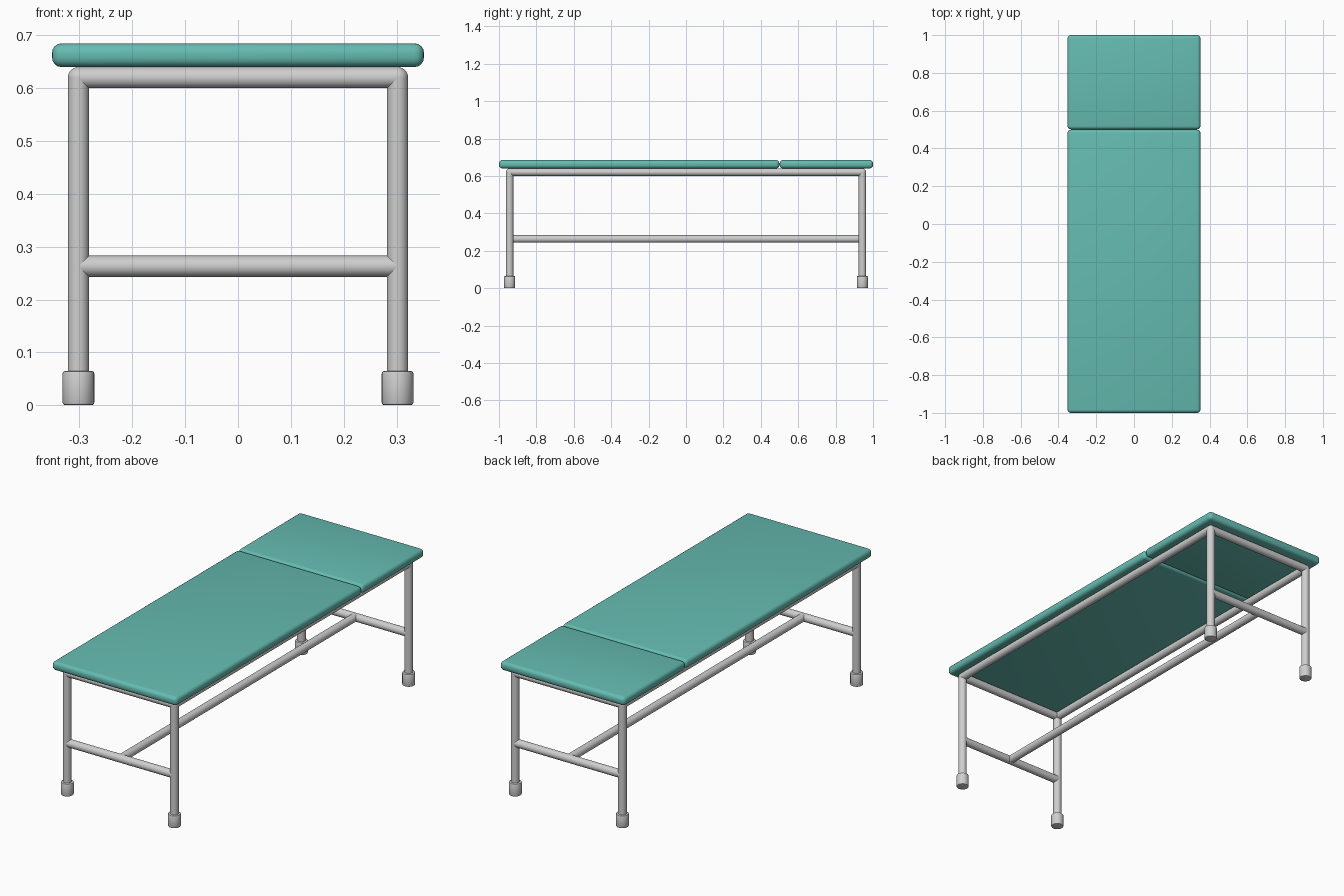
import bpy
from mathutils import Vector

if "Cube" in bpy.data.objects:
    bpy.data.objects.remove(bpy.data.objects["Cube"])


def material(name, rgb):
    m = bpy.data.materials.new(name)
    m.diffuse_color = (*rgb, 1)
    m.use_nodes = True
    m.node_tree.nodes["Principled BSDF"].inputs["Base Color"].default_value = m.diffuse_color
    return m


TEAL = material("teal_vinyl", (0.13, 0.5, 0.44))
GREY = material("light_grey_metal", (0.62, 0.62, 0.62))

LEG_X, LEG_Y, R = 0.302, 0.943, 0.02   # tube centre lines and radius
TOP_Z, LOW_Z = 0.62, 0.263


def finish(ob, name, mat, bevel=0, segments=2):
    ob.name = name
    ob.data.materials.append(mat)
    if bevel:
        mod = ob.modifiers.new("bevel", 'BEVEL')
        mod.width, mod.segments = bevel, segments
        mod.limit_method = 'ANGLE'
        mod.angle_limit = 0.8
        bpy.ops.object.modifier_apply(modifier=mod.name)
    bpy.ops.object.shade_smooth_by_angle(angle=0.7)
    return ob


def tube(name, a, b, r=R, bevel=0):
    a, b = Vector(a), Vector(b)
    d = b - a
    bpy.ops.mesh.primitive_cylinder_add(
        vertices=32, radius=r, depth=d.length, location=(a + b) / 2,
        rotation=d.to_track_quat('Z', 'Y').to_euler())
    return finish(bpy.context.object, name, GREY, bevel)


def pad(name, y0, y1):
    bpy.ops.mesh.primitive_cube_add(size=1, location=(0, (y0 + y1) / 2, 0.6625))
    ob = bpy.context.object
    ob.scale = (0.704, y1 - y0, 0.045)
    bpy.ops.object.transform_apply(location=False, rotation=False, scale=True)
    finish(ob, name, TEAL, 0.018, 4)


# Padded top in two sections
pad("body_pad", -1.0, 0.499)
pad("head_pad", 0.501, 1.0)

# Legs with feet and rounded frame corners
for sy, end in ((-1, "front"), (1, "back")):
    y = sy * LEG_Y
    for sx, side in ((-1, "left"), (1, "right")):
        x = sx * LEG_X
        tube(f"{end}_{side}_leg", (x, y, 0.03), (x, y, TOP_Z))
        tube(f"{end}_{side}_foot", (x, y, 0), (x, y, 0.065), 0.03, 0.005)
        bpy.ops.mesh.primitive_uv_sphere_add(segments=32, ring_count=16, radius=R,
                                             location=(x, y, TOP_Z))
        finish(bpy.context.object, f"{end}_{side}_corner", GREY)
    # Cross rails at each end
    tube(f"{end}_top_rail", (-LEG_X, y, TOP_Z), (LEG_X, y, TOP_Z))
    tube(f"{end}_stretcher", (-LEG_X, y, LOW_Z), (LEG_X, y, LOW_Z))

# Long rails along the sides and the central stretcher
for sx, side in ((-1, "left"), (1, "right")):
    tube(f"{side}_side_rail", (sx * LEG_X, -LEG_Y, TOP_Z), (sx * LEG_X, LEG_Y, TOP_Z))
tube("centre_stretcher", (0, -LEG_Y, LOW_Z), (0, LEG_Y, LOW_Z))
